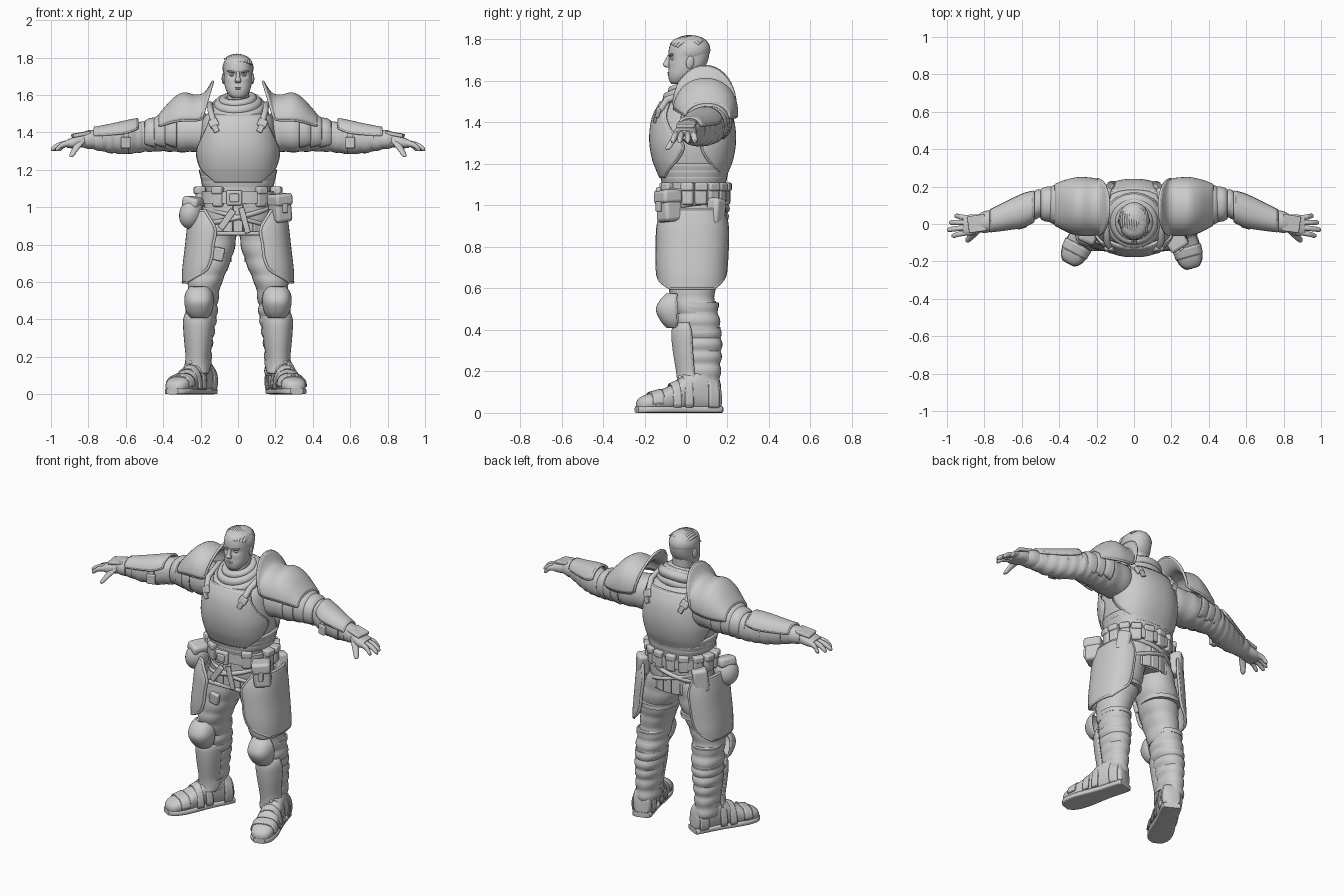
import bpy, bmesh, math
from mathutils import Vector, Matrix, Euler

X, Y, Z = Vector((1, 0, 0)), Vector((0, 1, 0)), Vector((0, 0, 1))
AXES = {'z': (X, Y, Z), 'x': (Y, Z, X), 'y': (X, Z, Y)}
I4 = Matrix.Identity(4)


def finish(name, bm, mirror=False, solid=0, bevel=0):
    bmesh.ops.recalc_face_normals(bm, faces=bm.faces)
    me = bpy.data.meshes.new(name)
    bm.to_mesh(me)
    bm.free()
    ob = bpy.data.objects.new(name, me)
    bpy.context.collection.objects.link(ob)
    if solid:
        m = ob.modifiers.new('Thickness', 'SOLIDIFY')
        m.thickness, m.offset = solid, 0
    if bevel:
        m = ob.modifiers.new('Bevel', 'BEVEL')
        m.width, m.segments = bevel, 3
    if mirror:
        ob.modifiers.new('Mirror', 'MIRROR')
    return ob


def smooth_rings(rings, k):
    out = []
    for i in range(len(rings) - 1):
        p = [rings[max(i - 1, 0)], rings[i], rings[i + 1], rings[min(i + 2, len(rings) - 1)]]
        for s in range(k):
            t = s / k
            out.append([b + .5 * t * (c - a + t * (2*a - 5*b + 4*c - d + t * (3*(b - c) + d - a)))
                        for a, b, c, d in zip(*p)])
    return out + [list(rings[-1])]


def tube(name, pts, r, cyclic=False, mirror=False):
    for s in ((1, -1) if mirror else (1,)):
        cu = bpy.data.curves.new(name, 'CURVE')
        cu.dimensions, cu.bevel_depth, cu.bevel_resolution, cu.use_fill_caps = '3D', r, 1, True
        sp = cu.splines.new('POLY')
        sp.points.add(len(pts) - 1)
        for q, p in zip(sp.points, pts):
            q.co = (s * p[0], p[1], p[2], 1)
        sp.use_cyclic_u = cyclic
        bpy.context.collection.objects.link(bpy.data.objects.new(name, cu))


def loft(name, rings, axis='z', mirror=False, k=4, seg=28, n=2.2, waves=0, amp=0, solid=.012, rim=0, mat=I4):
    """Ring = x, y, z, half width, half depth [, start deg, end deg [, lean]]; arcs make open plates."""
    u, v, w = AXES[axis]
    fine, arc = smooth_rings(rings, k), len(rings[0]) > 5
    bm, rows = bmesh.new(), []
    for i, r in enumerate(fine):
        swell = amp * abs(math.sin(math.pi * waves * i / (len(fine) - 1)))
        a0, a1 = (r[5], r[6]) if arc else (0, 360)
        row = []
        for j in range(seg + 1 if arc else seg):
            t = math.radians(a0 + (a1 - a0) * j / seg)
            c, s = math.cos(t), math.sin(t)
            p = Vector(r[:3]) + u * (r[3] + swell) * math.copysign(abs(c) ** (2 / n), c) \
                + v * (r[4] + swell) * math.copysign(abs(s) ** (2 / n), s)
            if len(r) > 7:
                p += w * r[7] * s
            row.append(bm.verts.new(mat @ p))
        rows.append(row)
    for A, B in zip(rows, rows[1:]):
        for j in range(seg):
            m = (j + 1) % len(A)
            bm.faces.new((A[j], A[m], B[m], B[j]))
    if not arc:
        bm.faces.new(rows[0])
        bm.faces.new(rows[-1])
    elif rim:
        edge = rows[0] + [r[-1] for r in rows[1:-1]] + rows[-1][::-1] + [r[0] for r in rows[-2:0:-1]]
        tube(name + '_rim', [q.co.copy() for q in edge], rim, True, mirror)
    return finish(name, bm, mirror, solid if arc else 0)


def box(name, loc, size, rot=(0, 0, 0), bevel=.008, mirror=False):
    bm = bmesh.new()
    R = Euler([math.radians(a) for a in rot]).to_matrix().to_4x4()
    bmesh.ops.create_cube(bm, size=1, matrix=Matrix.Translation(loc) @ R @ Matrix.Diagonal((*size, 1)))
    return finish(name, bm, mirror, bevel=bevel)


def ball(name, loc, size, rot=(0, 0, 0), mirror=False):
    bm = bmesh.new()
    R = Euler([math.radians(a) for a in rot]).to_matrix().to_4x4()
    bmesh.ops.create_uvsphere(bm, u_segments=24, v_segments=16, radius=1,
                              matrix=Matrix.Translation(loc) @ R @ Matrix.Diagonal((*size, 1)))
    return finish(name, bm, mirror)


def ring(cx, cy, cz, a, b, tilt=0, sag=0, n=40):
    return [(cx + a * math.cos(t), cy + b * math.sin(t), cz + tilt * math.sin(t) + sag * math.cos(t))
            for t in (2 * math.pi * i / n for i in range(n))]


# Head with eye sockets, face features and hair
head = loft('head', [(0, -.04, 1.585, .03, .03), (0, -.035, 1.60, .048, .045), (0, -.012, 1.63, .066, .074),
                     (0, .005, 1.67, .074, .088), (0, .012, 1.71, .076, .097), (0, .015, 1.75, .077, .098),
                     (0, .015, 1.78, .072, .09), (0, .015, 1.80, .058, .073), (0, .015, 1.813, .03, .04)],
            k=5, seg=48, n=2.3)
for vert in head.data.vertices:
    d = (abs(vert.co.x) - .033) ** 2 / .0004 + (vert.co.z - 1.706) ** 2 / .0002
    if vert.co.y < 0:
        vert.co.y += .014 * math.exp(-d)
ball('eye', (.032, -.063, 1.706), (.013, .012, .007), mirror=True)
ball('brow', (.034, -.071, 1.725), (.027, .012, .006), (0, -8, 15), mirror=True)
ball('ear', (.077, .02, 1.69), (.009, .02, .031), (-10, 0, 15), mirror=True)
loft('nose', [(0, -.078, 1.725, .009, .01), (0, -.09, 1.695, .011, .014), (0, -.095, 1.677, .017, .017),
              (0, -.085, 1.664, .012, .01)], seg=16)
ball('upper_lip', (0, -.08, 1.641), (.024, .009, .004))
ball('lower_lip', (0, -.08, 1.633), (.02, .009, .005))
ball('hair_cap', (0, .022, 1.745), (.083, .096, .074), (10, 0, 0))
for i in range(-5, 6):
    x = i * .0125
    h = math.sqrt(1 - (x / .086) ** 2)
    tube('hair_lock', [(x + .006 * math.sin(3 * t), .018 - .1 * math.cos(t) * h, 1.742 + .072 * math.sin(t) * h)
                       for t in (math.radians(a) for a in range(26, 140, 6))], .008)
loft('neck', [(0, .03, 1.46, .075, .075), (0, .025, 1.55, .06, .065), (0, .025, 1.66, .06, .065)])

# Folded scarf
for a, b, z, r, tilt in ((.08, .08, 1.575, .024, .022), (.102, .1, 1.553, .03, .035), (.122, .117, 1.527, .034, .05),
                         (.132, .122, 1.492, .034, .04)):
    tube('scarf_fold', ring(0, .015, z, a, b, tilt, .006), r, True)

# Torso, breastplate and backplate
loft('padded_torso', [(0, .04, 1.04, .17, .15), (0, .04, 1.14, .18, .155), (0, .035, 1.2, .198, .18),
                      (0, .032, 1.3, .21, .192), (0, .035, 1.4, .2, .18), (0, .045, 1.48, .185, .15),
                      (0, .05, 1.53, .12, .1)], n=2.5)
chest = [(1.14, .155, 36), (1.17, .168, 48), (1.22, .187, 70), (1.29, .2, 80), (1.36, .2, 62), (1.43, .186, 48),
         (1.49, .155, 44)]
wide = [.19, .2, .21, .219, .214, .205, .19]
for name, mid in (('breastplate', 270), ('backplate', 90)):
    loft(name, [(0, .032, z, w, b, mid - h, mid + h) for (z, b, h), w in zip(chest, wide)],
         n=2.4, rim=.009, solid=.016)
for z, a, b in ((1.185, .21, .17), (1.155, .203, .166), (1.125, .196, .16)):
    loft('waist_lame', [(.0, .038, z - .018, a - .008, b - .005), (0, .038, z + .012, a, b), (0, .038, z + .018, a - .012, b - .01)], n=2.5)
for y, ry in ((-.135, -18), (.2, 18)):
    box('strap_buckle', (.13, y, 1.45), (.05, .02, .045), (ry, 25, 0), .006, True)
    box('strap_end', (.12, y * 1.1, 1.42), (.03, .014, .04), (ry / 2, 25, 0), .004, True)
tube('shoulder_strap', [(.13, -.125, 1.455), (.145, -.09, 1.51), (.15, .02, 1.55), (.145, .14, 1.52), (.13, .19, 1.45)],
     .018, mirror=True)

# Shoulder armour with upright neck flange, and overlapping arm lames
loft('pauldron', [(.195, .09, 1.465, .148, .205, 0, 174, -.06), (.2, .09, 1.46, .143, .15, -2, 176, -.025),
                  (.225, .092, 1.455, .148, .14, -5, 176, 0), (.29, .094, 1.45, .15, .157, -6, 175, 0),
                  (.34, .096, 1.443, .14, .137, -6, 174, 0), (.385, .1, 1.435, .122, .098, -5, 174, 0),
                  (.418, .102, 1.43, .106, .064, -3, 174, 0)], 'x', True, n=2.1, rim=.008, solid=.014)
for x, y, z, a, b in ((.33, .098, 1.405, .12, .105), (.39, .103, 1.397, .104, .093), (.44, .106, 1.39, .09, .084)):
    loft('arm_lame', [(x, y, z, a, b, -50, 230), (x + .035, y, z, a - .004, b - .004, -45, 225),
                      (x + .055, y, z - .004, a - .014, b - .014, -40, 220)], 'x', True, rim=.005)

# Sleeves, vambraces and gloves
loft('upper_sleeve', [(.17, .08, 1.40, .1, .1), (.3, .095, 1.395, .1, .097), (.4, .107, 1.387, .085, .085),
                      (.47, .112, 1.38, .075, .08), (.53, .108, 1.376, .07, .076)], 'x', True, waves=6, amp=.005, k=7)
loft('forearm_sleeve', [(.5, .112, 1.376, .07, .076), (.56, .088, 1.37, .074, .079), (.63, .062, 1.366, .073, .077),
                        (.7, .037, 1.363, .064, .067), (.78, .015, 1.362, .046, .047)], 'x', True, waves=5, amp=.005, k=7)
loft('vambrace', [(.54, .092, 1.372, .088, .098, 28, 152), (.6, .07, 1.37, .087, .088, 18, 162),
                  (.7, .038, 1.366, .07, .07, 18, 162), (.765, .018, 1.364, .058, .06, 20, 160)],
     'x', True, rim=.008, solid=.014)
for x, y, r in ((.6, .07, .082), (.71, .034, .066)):
    loft('forearm_strap', [(x - .014, y, 1.367, r, r), (x + .014, y - .007, 1.367, r, r)], 'x', True)
box('forearm_buckle', (.6, -.014, 1.345), (.05, .022, .06), (0, 0, -15), .006, True)
loft('glove_cuff', [(.765, .016, 1.362, .058, .052), (.8, .01, 1.362, .058, .05), (.83, .006, 1.36, .047, .04)], 'x', True)
loft('palm', [(.8, .008, 1.358, .042, .038), (.84, .0, 1.353, .052, .034), (.88, -.006, 1.345, .056, .03),
              (.915, -.008, 1.339, .05, .022)], 'x', True, n=2.6)
box('hand_guard', (.84, .002, 1.39), (.095, .09, .02), (0, 10, -8), .006, True)
for y0, y1, tip in ((.032, .043, .96), (.008, .008, .988), (-.019, -.03, 1.0), (-.045, -.062, .975)):
    m = (.895 + tip) / 2
    loft('finger', [(.885, y0, 1.345, .0145, .017), (m, (y0 + y1) / 2, 1.335, .014, .016),
                    (tip - .012, y1, 1.315, .0125, .014), (tip, y1, 1.308, .006, .007)], 'x', True, seg=12)
# The thumb drops down and forward, so it is lofted downwards
loft('thumb', [(.838, -.028, 1.36, .028, .02), (.858, -.052, 1.328, .022, .018), (.876, -.072, 1.3, .017, .016),
               (.888, -.085, 1.278, .014, .014), (.892, -.09, 1.268, .006, .007)], 'z', True, seg=14)

# Hips, belt, buckle and pouches
loft('hips', [(0, .04, .86, .13, .12), (0, .04, .92, .18, .145), (0, .04, 1.0, .185, .15), (0, .04, 1.08, .18, .15)], n=2.5)
loft('belt', [(0, .04, 1.02, .2, .165), (0, .04, 1.085, .2, .165)], n=2.5)
box('belt_buckle', (-.02, -.132, 1.05), (.085, .025, .08), (0, 0, 0), .01)
box('buckle_plate', (-.02, -.145, 1.05), (.05, .015, .045), (0, 0, 0), .006)
for deg in (-55, -120, -12, 12, 35, 55, 76, 99, 120, 145, 168, 192):
    t = math.radians(deg)
    p = (.205 * math.cos(t), .04 + .148 * math.sin(t), 1.055)
    box('belt_pouch', p, (.058, .05, .105), (0, 0, deg - 90), .012)
    box('belt_pouch_flap', (p[0] * 1.03, p[1] + .005 * math.sin(t), 1.09), (.062, .055, .04), (0, 0, deg - 90), .01)
box('large_pouch', (.225, -.082, .99), (.1, .095, .14), (0, -6, 32), .018)
box('large_pouch_flap', (.224, -.087, 1.04), (.108, .105, .065), (0, -6, 32), .016)
box('large_pouch_clasp', (.252, -.132, .995), (.028, .02, .05), (0, 0, 32), .005)
ball('round_pouch', (-.25, -.05, .965), (.062, .072, .082), (0, 14, -25))
box('round_pouch_flap', (-.24, -.05, 1.025), (.095, .11, .06), (0, 14, -25), .02)
box('rear_pouch', (-.2, .14, .97), (.09, .075, .14), (0, 8, 40), .018)
box('rear_pouch_right', (.2, .145, .97), (.08, .07, .13), (0, -8, -40), .018)

# Hanging tunic strips, slanted hip belts and thigh pocket
for deg in range(0, 360, 18):
    t = math.radians(deg)
    box('tunic_strip', (.176 * math.cos(t), .04 + .146 * math.sin(t), .935), (.052, .016, .165), (0, 0, deg - 90), .006)
box('tunic_hem', (0, -.11, .86), (.27, .022, .02), (0, 0, 0), .006)
tube('slanted_belt', ring(0, .04, .965, .186, .158, .02, .045), .014, True)
tube('crossed_belt', ring(0, .04, .945, .184, .156, .0, -.05), .012, True)
box('hanging_strap', (-.06, -.126, .935), (.035, .016, .12), (0, 35, 0), .005)
box('hanging_strap', (.035, -.126, .93), (.03, .016, .14), (0, -15, 0), .005)
box('thigh_pocket', (-.105, -.085, .75), (.06, .03, .07), (5, 12, 0), .008)

# Thigh plates
loft('thigh_plate', [(.12, .038, .98, .13, .15, -70, 70), (.125, .033, .9, .14, .167, -89.5, 80),
                     (.13, .031, .8, .146, .17, -89.5, 78), (.137, .029, .71, .15, .168, -88, 76),
                     (.142, .03, .655, .15, .165, -78, 66), (.146, .03, .6, .147, .16, -34, 34)],
     mirror=True, n=2.5, rim=.009, solid=.014)

# Trousers, ribbed gaiters, greaves and knee guards
loft('trouser_leg', [(.095, .045, .93, .09, .125), (.125, .045, .8, .108, .122), (.155, .035, .68, .1, .114),
                     (.18, .03, .58, .085, .106), (.192, .045, .48, .08, .092)], mirror=True, waves=5, amp=.005, k=9)
loft('gaiter', [(.19, .052, .54, .078, .09), (.195, .058, .43, .078, .1), (.202, .067, .33, .07, .1),
                (.206, .074, .22, .059, .087), (.207, .078, .1, .058, .082)], mirror=True, waves=7, amp=.009, k=10)
loft('greave', [(.208, .05, .43, .074, .1, 205, 340), (.21, .05, .39, .08, .115, 195, 348),
                (.212, .055, .3, .073, .113, 195, 348), (.214, .06, .2, .062, .102, 195, 348),
                (.216, .06, .15, .066, .098, 195, 348), (.217, .055, .115, .064, .098, 215, 330)], mirror=True, rim=.006)
loft('knee_guard', [(.207, .0, .57, .05, .09, 205, 335), (.208, -.008, .54, .068, .112, 195, 345),
                    (.208, -.01, .495, .073, .128, 190, 350), (.208, -.003, .445, .064, .112, 195, 345),
                    (.207, .002, .415, .046, .09, 205, 335)], mirror=True, n=2.7, rim=.007, solid=.014)
for z, x, a, b in ((.52, .192, .086, .1), (.4, .198, .082, .108), (.17, .208, .066, .094), (.72, .145, .109, .12)):
    loft('leg_strap', [(x, .058, z - .013, a, b), (x, .058, z + .013, a, b)], mirror=True)
ball('greave_rivet', (.25, -.025, .17), (.012, .012, .012), mirror=True)

# Boots, turned out by different amounts
for bx, by, ang in ((.227, .066, 16), (-.203, .066, -28)):
    M = Matrix.Translation((bx, by, 0)) @ Matrix.Rotation(math.radians(ang), 4, 'Z')
    loft('boot', [(0, .1, .065, .04, .05), (0, .08, .085, .055, .08), (0, 0, .105, .06, .1), (0, -.07, .1, .06, .088),
                  (0, -.13, .075, .064, .066), (0, -.2, .058, .07, .05), (0, -.265, .048, .064, .041), (0, -.3, .04, .047, .031),
                  (0, -.314, .034, .022, .018)], 'y', n=2.5, mat=M)
    loft('boot_sole', [(0, .103, .016, .042, .016), (0, .085, .016, .058, .016), (0, -.05, .016, .06, .016), (0, -.2, .016, .074, .016),
                       (0, -.28, .016, .064, .016), (0, -.316, .016, .034, .016)], 'y', n=5, mat=M)
    loft('toe_cap', [(0, -.2, .045, .073, .064, 0, 180), (0, -.25, .042, .069, .054, 0, 180)], 'y', n=2.6, rim=.004, mat=M)
    for y, h, a in ((-.07, .185, .065), (-.13, .143, .07)):
        loft('boot_strap', [(0, y + .018, .03, a, h - .02, 0, 180), (0, y - .018, .03, a, h - .035, 0, 180)], 'y', rim=.004, mat=M)
    loft('heel_guard', [(0, .08, .07, .06, .085, -30, 210), (0, .03, .08, .065, .1, -30, 210)], 'y', rim=.004, mat=M)

bpy.ops.object.select_all(action='DESELECT')
for ob in bpy.context.scene.objects:
    if ob.type == 'MESH':
        ob.select_set(True)
        bpy.context.view_layer.objects.active = ob
bpy.ops.object.shade_smooth_by_angle(angle=math.radians(40))
